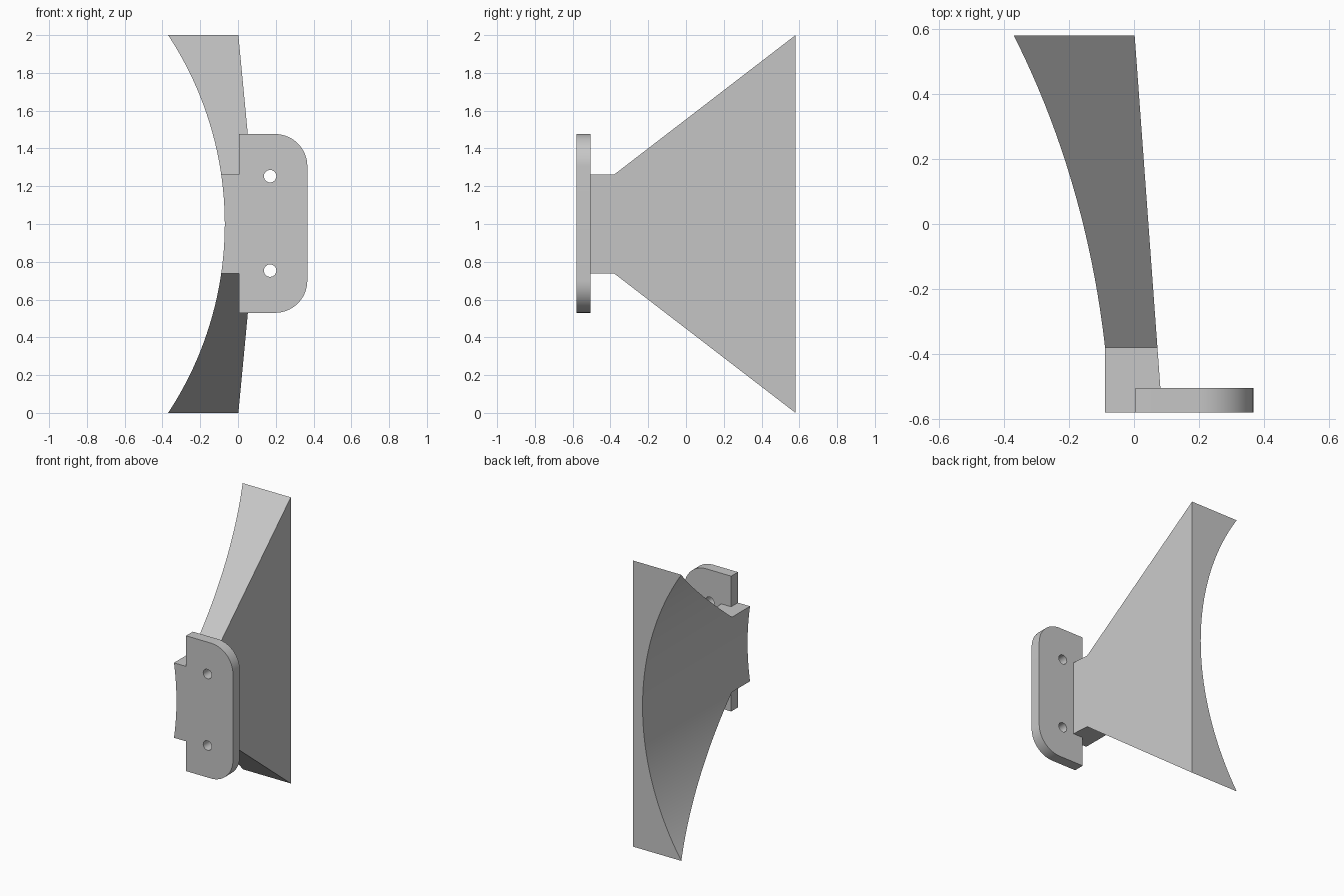
import bpy, bmesh, math
from mathutils import Vector

cube = bpy.data.objects.get("Cube")
if cube:
    bpy.data.objects.remove(cube, do_unlink=True)

grey = bpy.data.materials.new("light_grey")
grey.use_nodes = True
colour = (0.57, 0.57, 0.57, 1)
grey.diffuse_color = colour
grey.node_tree.nodes["Principled BSDF"].inputs["Base Color"].default_value = colour


def prism(name, near, far):
    """Solid between two matching outlines."""
    bm = bmesh.new()
    a = [bm.verts.new(p) for p in near]
    b = [bm.verts.new(p) for p in far]
    bm.faces.new(a)
    bm.faces.new(b[::-1])
    for i in range(len(a)):
        j = (i + 1) % len(a)
        bm.faces.new((a[j], a[i], b[i], b[j]))
    bmesh.ops.recalc_face_normals(bm, faces=bm.faces)
    mesh = bpy.data.meshes.new(name)
    bm.to_mesh(mesh)
    bm.free()
    mesh.materials.append(grey)
    ob = bpy.data.objects.new(name, mesh)
    bpy.context.collection.objects.link(ob)
    return ob


def along_y(name, outline, y0, y1):
    return prism(name, [(x, y0, z) for x, z in outline], [(x, y1, z) for x, z in outline])


def arc(cx, cz, r, start, end, steps):
    angles = [math.radians(start + (end - start) * i / steps) for i in range(steps + 1)]
    return [(cx + r * math.cos(a), cz + r * math.sin(a)) for a in angles]


def combine(ob, tool, operation):
    """Apply a boolean and discard the tool."""
    mod = ob.modifiers.new(operation.lower(), 'BOOLEAN')
    mod.operation, mod.solver, mod.object = operation, 'EXACT', tool
    bpy.ops.object.select_all(action='DESELECT')
    bpy.context.view_layer.objects.active = ob
    ob.select_set(True)
    bpy.ops.object.modifier_apply(modifier=mod.name)
    bpy.data.objects.remove(tool, do_unlink=True)


FRONT, BACK, MID = -0.58, 0.58, 1.0

# Flared fin: side outline with a slightly slanted flat right face
upper = [(FRONT, 0.262), (-0.38, 0.262), (BACK, 1.0)]
side = [(y, MID + h) for y, h in upper] + [(y, MID - h) for y, h in reversed(upper)]
fin = prism("flared_bracket",
            [(-0.6, y, z) for y, z in side],
            [((BACK - y) * 0.073 + 0.002, y, z) for y, z in side])

# Hollow the left face with a long cylinder
radius = 1.817
hollow = along_y("hollow_cutter", arc(-0.07 - radius, MID, radius, -45, 45, 72), -1, 1)
combine(fin, hollow, 'DIFFERENCE')

# Mounting plate with two rounded corners and two bolt holes
r, edge, top, bottom = 0.17, 0.367, 1.476, 0.53
outline = [(0.004, top), (0.004, bottom)]
outline += arc(edge - r, bottom + r, r, -90, 0, 16)
outline += arc(edge - r, top - r, r, 0, 90, 16)
plate = along_y("mounting_plate", outline, FRONT, -0.505)
for z in (0.753, 1.253):
    hole = along_y("bolt_hole_cutter", arc(0.17, z, 0.033, 0, 345, 23), -1, 0)
    combine(plate, hole, 'DIFFERENCE')
combine(fin, plate, 'UNION')

bpy.ops.object.select_all(action='DESELECT')
fin.select_set(True)
bpy.context.view_layer.objects.active = fin
bpy.ops.object.shade_smooth_by_angle(angle=math.radians(30))
